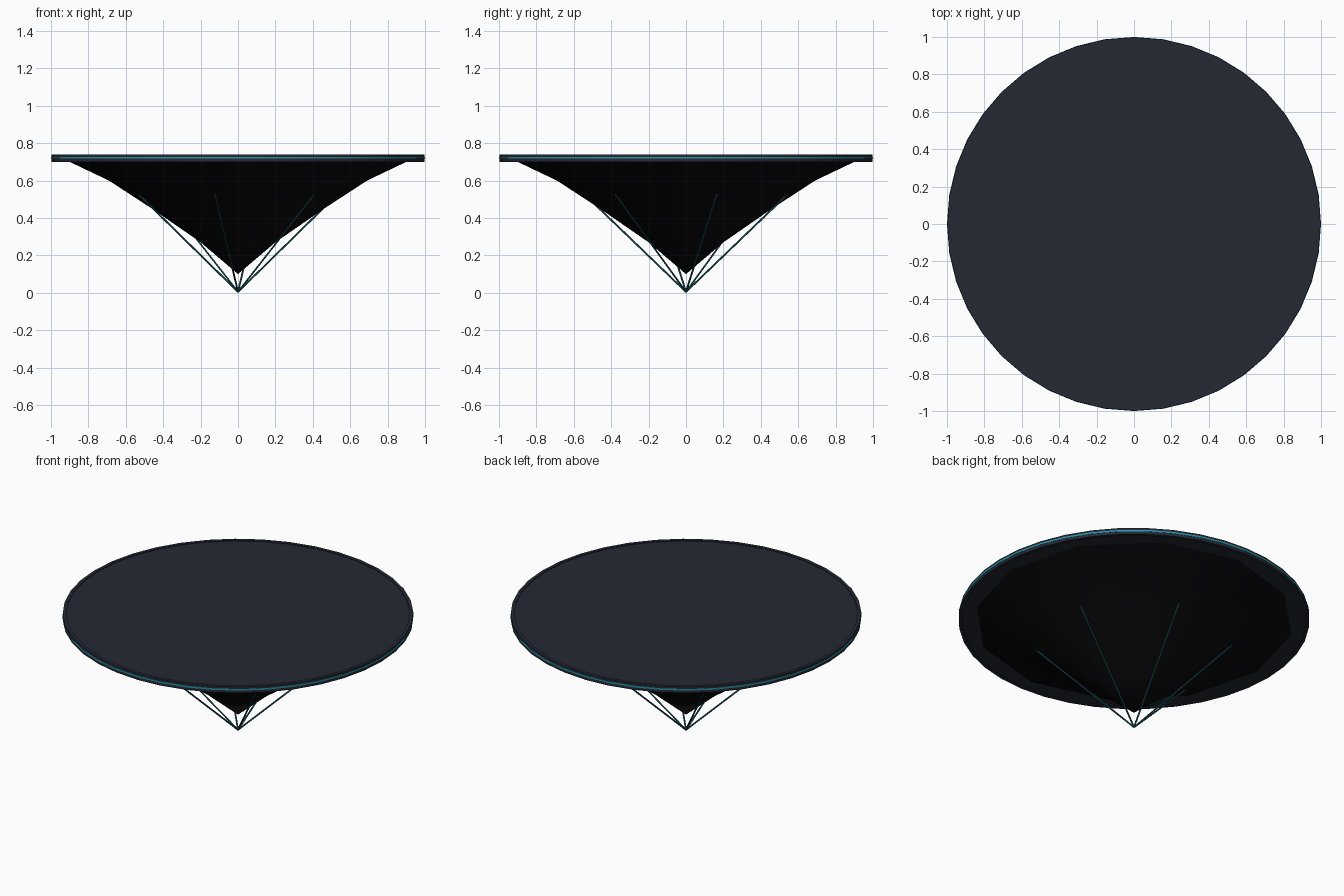
import bpy, math
from mathutils import Vector

if "Cube" in bpy.data.objects:
    bpy.data.objects.remove(bpy.data.objects["Cube"])


def material(name, rgb):
    m = bpy.data.materials.new(name)
    m.diffuse_color = (*rgb, 1)
    m.use_nodes = True
    m.node_tree.nodes["Principled BSDF"].inputs["Base Color"].default_value = m.diffuse_color
    return m


slate = material("slate", (0.019, 0.022, 0.034))
black = material("black", (0.003, 0.003, 0.004))
cyan = material("cyan", (0.02, 0.30, 0.42))
teal = material("teal", (0.015, 0.12, 0.16))


def lathe(name, profile, sides, mat, closed=False, smooth=True):
    """Spin (radius, z) points around z; radius 0 becomes a pole."""
    verts, rings, faces = [], [], []
    for r, z in profile:
        n = 1 if r == 0 else sides
        rings.append([len(verts) + i for i in range(n)])
        verts += [(r * math.cos(math.tau * i / sides), r * math.sin(math.tau * i / sides), z) for i in range(n)]
    pairs = list(zip(rings, rings[1:]))
    if closed:
        pairs.append((rings[-1], rings[0]))
    for a, b in pairs:
        for i in range(sides):
            f = [a[i % len(a)], a[(i + 1) % len(a)], b[(i + 1) % len(b)], b[i % len(b)]]
            faces.append(list(dict.fromkeys(f)))
    mesh = bpy.data.meshes.new(name)
    mesh.from_pydata(verts, [], faces)
    mesh.materials.append(mat)
    ob = bpy.data.objects.new(name, mesh)
    bpy.context.collection.objects.link(ob)
    bpy.context.view_layer.objects.active = ob
    ob.select_set(True)
    if smooth:
        bpy.ops.object.shade_smooth_by_angle(angle=math.radians(35))
    ob.select_set(False)
    return ob


# Round platform: top slab and the raised outer rim
lathe("platform_slab", [(0, 0.705), (0.985, 0.705), (0.985, 0.735), (0, 0.735)], 40, slate)
lathe("platform_rim", [(0.978, 0.70), (0.998, 0.70), (0.998, 0.74), (0.978, 0.74)], 40, slate, closed=True)

# Glowing line around the rim
lathe("rim_light", [(0.99, 0.717), (1.0, 0.717), (1.0, 0.727), (0.99, 0.727)], 40, cyan, closed=True)

# Flared hull hanging under the platform, twelve sided
lathe("under_hull", [(0, 0.10), (0.20, 0.27), (0.46, 0.45), (0.69, 0.60), (0.91, 0.705), (0, 0.705)], 12, black)

# Six thin struts meeting at a point below the hull
tip = Vector((0, 0, 0.005))
for k in range(6):
    a = 0.3 + k * math.tau / 6
    end = Vector((0.56 * math.cos(a), 0.56 * math.sin(a), 0.53))
    d = end - tip
    bpy.ops.mesh.primitive_cylinder_add(vertices=6, radius=0.005, depth=d.length, location=(tip + end) / 2,
                                        rotation=d.to_track_quat('Z', 'Y').to_euler())
    strut = bpy.context.object
    strut.name = f"strut_{k + 1}"
    strut.data.materials.append(teal)
